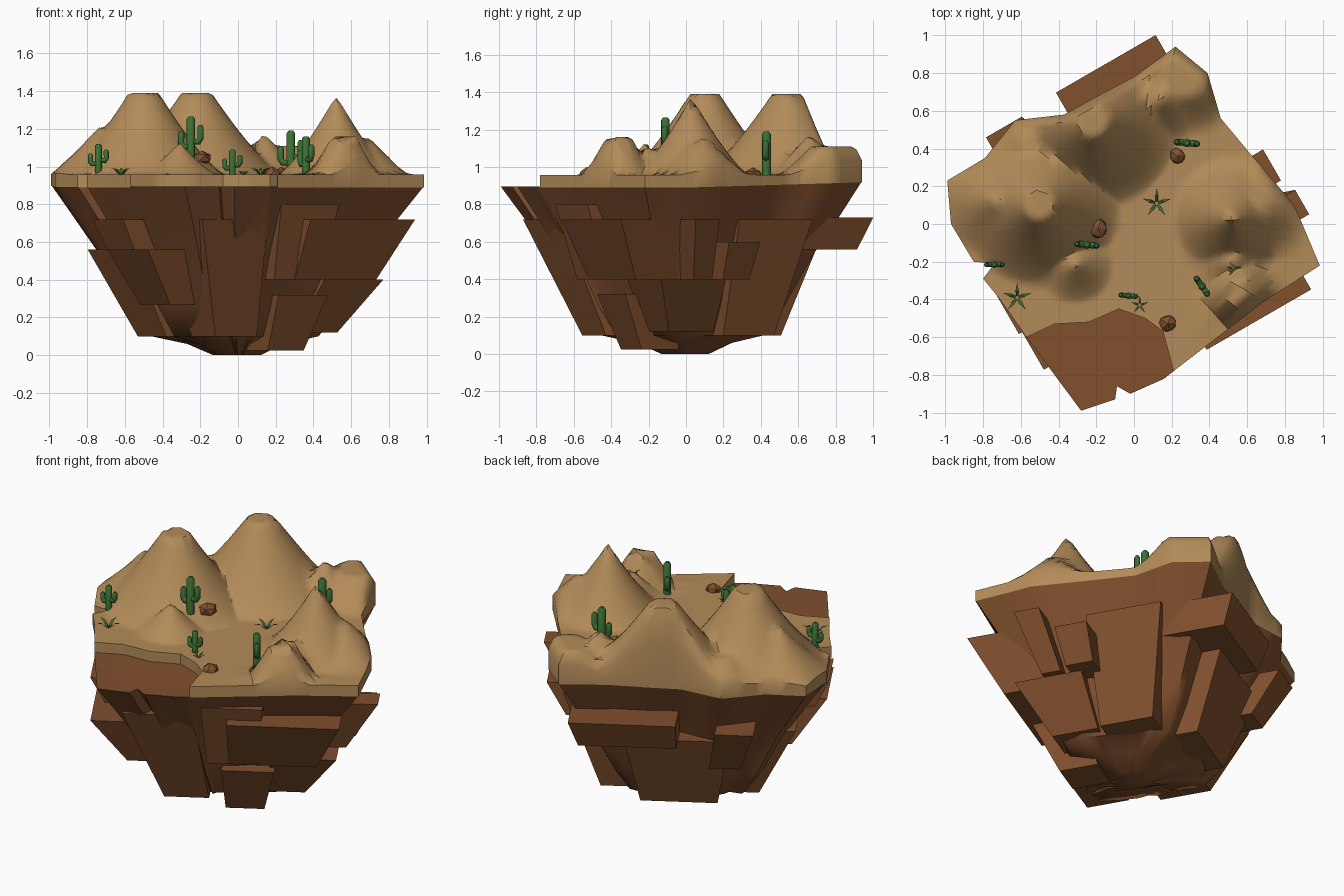
import bpy, math, random
from mathutils import Vector

if "Cube" in bpy.data.objects:
    bpy.data.objects.remove(bpy.data.objects["Cube"])
random.seed(4)


def material(name, rgb):
    m = bpy.data.materials.new(name)
    m.diffuse_color = (*rgb, 1)
    m.use_nodes = True
    m.node_tree.nodes["Principled BSDF"].inputs["Base Color"].default_value = m.diffuse_color
    return m


SAND = material("sand", (0.45, 0.26, 0.10))
ROCK = material("rock", (0.22, 0.08, 0.027))
GREEN = material("plant_green", (0.045, 0.16, 0.035))


def select_only(ob):
    bpy.ops.object.select_all(action='DESELECT')
    ob.select_set(True)
    bpy.context.view_layer.objects.active = ob


def add_mesh(name, verts, faces, mat, smooth=None):
    me = bpy.data.meshes.new(name)
    me.from_pydata(verts, [], faces)
    me.materials.append(mat)
    ob = bpy.data.objects.new(name, me)
    bpy.context.collection.objects.link(ob)
    select_only(ob)
    if smooth:
        bpy.ops.object.shade_smooth_by_angle(angle=math.radians(smooth))
    return ob


def loft(rings, cap_first=None, cap_last=None):
    """Join equal-length rings, closing the ends to a point where given."""
    n = len(rings[0])
    verts = [v for r in rings for v in r]
    faces = [(k*n + i, k*n + (i+1) % n, (k+1)*n + (i+1) % n, (k+1)*n + i)
             for k in range(len(rings)-1) for i in range(n)]
    if cap_first:
        verts.append(cap_first)
        faces += [((i+1) % n, i, len(verts)-1) for i in range(n)]
    if cap_last:
        b = (len(rings)-1)*n
        verts.append(cap_last)
        faces += [(b+i, b+(i+1) % n, len(verts)-1) for i in range(n)]
    return verts, faces


# Outline shared by sand and rock, then the two different front edges
shared = [(.21, -.78), (.69, -.41), (.985, -.22), (.85, .10), (.61, .38), (.46, .56),
          (.39, .80), (.22, .94), (0, .78), (-.21, .67), (-.37, .58), (-.63, .55),
          (-.79, .35), (-.99, .23), (-.97, 0), (-.85, -.20), (-.74, -.21),
          (-.80, -.29), (-.71, -.40), (-.57, -.60)]
sand_front = [(-.42, -.53), (-.24, -.52), (-.08, -.45), (.06, -.50), (.17, -.58)]
rock_front = [(-.28, -.99), (-.10, -.93), (-.09, -.86), (-.02, -.90), (.16, -.82)]


def subdivide(pts, k):
    return [Vector(a).lerp(Vector(b), j/k)
            for a, b in zip(pts, pts[1:] + pts[:1]) for j in range(k)]


# Hills: x, y, top height, plateau radius, foot radius
hills = [(-.50, .10, 1.39, .08, .43), (-.22, .54, 1.39, .08, .46), (.52, .03, 1.38, 0, .31),
         (.66, .08, 1.15, .04, .27), (.27, .80, 1.11, .13, .32), (.14, .66, 1.18, 0, .24),
         (.56, -.36, 1.16, .07, .19), (-.31, -.22, 1.13, 0, .20), (.52, -.2, 1.12, 0, .2),
         (-.72, .12, 1.21, .02, .30), (-.55, .42, 1.1, .05, .25)]


def height(x, y, k=1):
    h = 0
    for hx, hy, top, r0, r1 in hills:
        t = min(max((math.hypot(x-hx, y-hy) - r0)/(r1-r0), 0), 1)
        h = max(h, (top-.958)*(1-t)**1.3)
    return .958 + h*k


# Sand terrain: concentric rings draped over the hills, rounded down to a skirt
edge = subdivide(shared + sand_front, 5)
R = 32
rings = [[(p.x*k/R, p.y*k/R, height(p.x*k/R, p.y*k/R, .6 if k == R else .9 if k == R-1 else 1))
          for p in edge] for k in range(R, 0, -1)]
rings.insert(0, [(p.x, p.y, .89 + .03*max(0, p.y)) for p in edge])
add_mesh("sand_terrain", *loft(rings, cap_last=(0, 0, height(0, 0))), SAND, 40)

# Tapering rock body, its rim rising slightly under the back of the sand
base = subdivide(shared + rock_front, 2)
jit = [random.uniform(-.06, .05) for _ in base]
profile = [(0, .13), (.06, .27), (.10, .46), (.26, .58), (.40, .66), (.55, .75), (.72, .87), (.895, 1)]
rings = []
for z, s in profile:
    rings.append([(p.x*s*(1+j*(1-s)*2), p.y*s*(1+j*(1-s)*2),
                   z + (.03*max(0, p.y) if s == 1 else 0)) for p, j in zip(base, jit)])
add_mesh("rock_body", *loft(rings, cap_first=(-.03, -.03, 0), cap_last=(0, 0, .895)), ROCK, 45)

# Slabs on the cliff sides:
# face angle, start and end along face, bottom z, top z, outward distance at bottom and top
slabs = [(120, -.60, .01, .56, .73, .74, .81), (120, .23, .45, .40, .68, .64, .79),
         (120, -.30, .30, .10, .56, .46, .63),
         (30, -.19, 0, .40, .60, .68, .79), (30, -.42, -.27, .40, .72, .64, .83),
         (30, -.05, .40, .10, .72, .46, .66), (30, -.50, -.10, .12, .40, .41, .60),
         (-60, 0, .64, .40, .72, .60, .77), (-60, -.60, -.20, .10, .72, .42, .66),
         (-60, -.15, .20, .40, .80, .60, .72), (-60, -.05, .25, .025, .32, .38, .52),
         (210, 0, .43, .27, .56, .60, .80), (210, -.12, .20, .56, .72, .74, .82),
         (210, -.45, 0, .10, .56, .44, .66)]
for i, (ang, t0, t1, z0, z1, d0, d1) in enumerate(slabs):
    a = math.radians(ang)
    n, t = Vector((math.cos(a), math.sin(a), 0)), Vector((-math.sin(a), math.cos(a), 0))
    up = Vector((0, 0, 1))
    rings = []
    for z, d in ((z0, d0), (z1, d1)):
        a0, a1 = t0*d/d1, t1*d/d1
        rings.append([n*dd + t*tt + up*z for dd, tt in
                      ((.4*d, a0), (d, a0), (d, a1), (.4*d, a1))])
    v, f = loft(rings)
    add_mesh(f"cliff_slab_{i+1}", v, f + [(3, 2, 1, 0), (4, 5, 6, 7)], ROCK)


# Cacti: trunk and two bent arms made of eight-sided tubes
def cactus(i, x, y, top, turn):
    z = height(x, y) - .01
    h = top - z
    r, w = .01 + .055*h, .022 + .13*h
    cu = bpy.data.curves.new(f"cactus_{i}", 'CURVE')
    cu.dimensions = '3D'
    cu.bevel_depth, cu.bevel_resolution, cu.use_fill_caps = r, 2, True
    paths = [[(0, 0, 1), (0, h*.94, 1), (0, h, .55)],
             [(0, h*.42, .7), (w*.8, h*.42, .75), (w, h*.5, .75), (w, h*.74, .75), (w, h*.8, .4)],
             [(0, h*.3, .7), (-w*.8, h*.3, .75), (-w, h*.38, .75), (-w, h*.6, .75), (-w, h*.66, .4)]]
    for path in paths:
        s = cu.splines.new('POLY')
        s.points.add(len(path)-1)
        for p, (px, pz, pr) in zip(s.points, path):
            p.co, p.radius = (px, 0, pz, 1), pr
    cu.materials.append(GREEN)
    ob = bpy.data.objects.new(f"cactus_{i}", cu)
    ob.location, ob.rotation_euler.z = (x, y, z), math.radians(turn)
    bpy.context.collection.objects.link(ob)
    select_only(ob)
    bpy.ops.object.convert(target='MESH')


for i, c in enumerate([(-.74, -.215, 1.12, 0), (-.25, -.11, 1.265, -5), (-.03, -.38, 1.09, -5),
                       (.28, .43, 1.19, -5), (.36, -.33, 1.16, -55)]):
    cactus(i+1, *c)

# Desert grass: five arching leaves
for i, (x, y, r) in enumerate([(.12, .11, .08), (-.62, -.39, .08), (.03, -.43, .05), (.53, -.24, .04)]):
    v, f = [], []
    z = height(x, y) - .005
    for k in range(5):
        a = k*math.tau/5 + .3
        c, s, b = math.cos(a), math.sin(a), len(v)
        for d, w, h in ((.05, .07, 0), (.5, .1, .42), (1, 0, .5)):
            for e in ((-w, w) if w else (0,)):
                v.append((x + r*(c*d - s*e), y + r*(s*d + c*e), z + r*h))
        f += [(b, b+2, b+3, b+1), (b+2, b+4, b+3)]
    add_mesh(f"desert_grass_{i+1}", v, f, GREEN)

# Loose faceted stones
for i, (x, y, r) in enumerate([(.23, .36, .05), (-.19, -.02, .06), (.18, -.53, .05)]):
    bpy.ops.mesh.primitive_ico_sphere_add(subdivisions=1, radius=r, location=(x, y, height(x, y)+.005))
    ob = bpy.context.object
    ob.name = f"loose_stone_{i+1}"
    ob.data.materials.append(ROCK)
    for v in ob.data.vertices:
        v.co *= random.uniform(.8, 1.1)
        v.co.z *= .7
